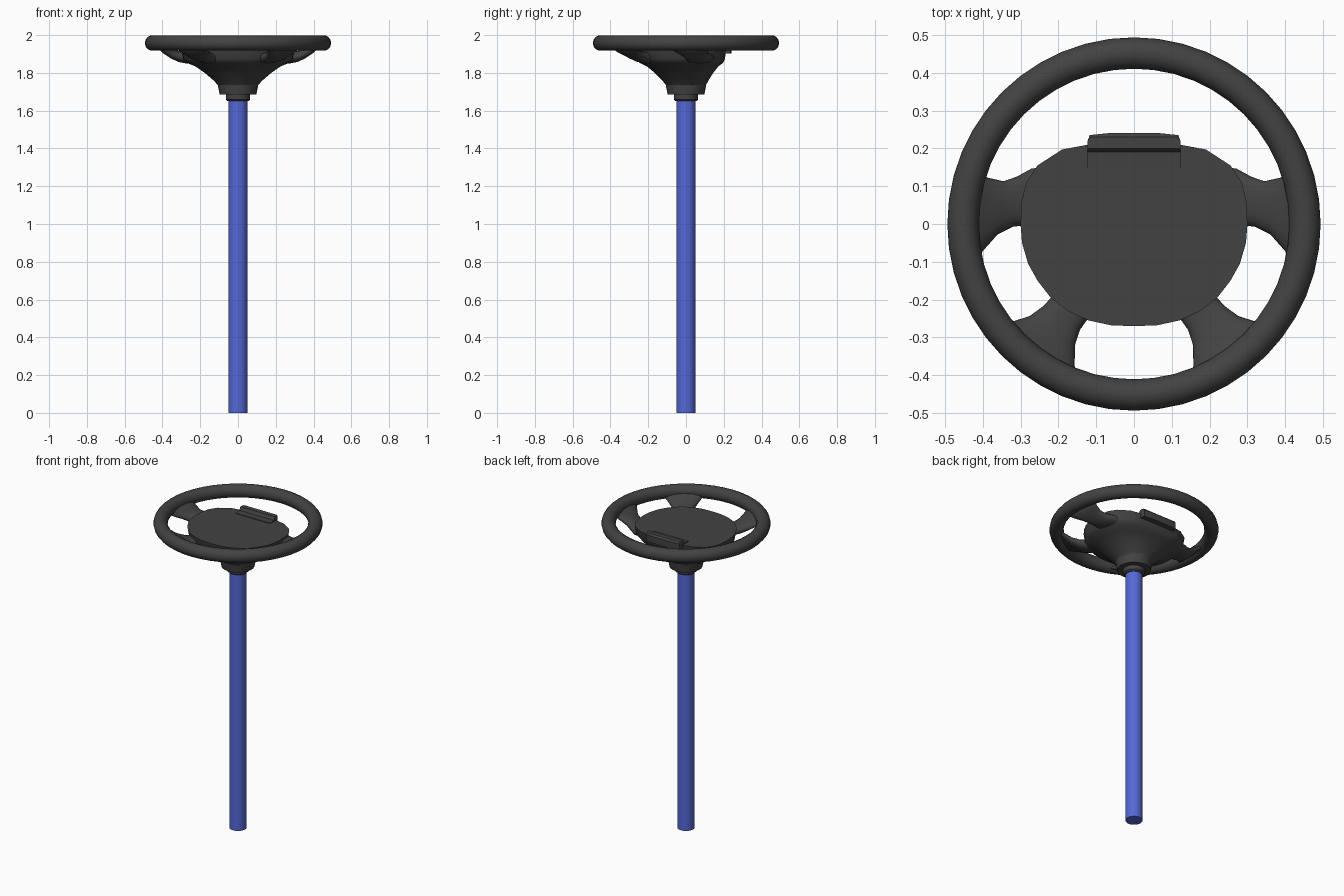
import bpy, bmesh, math

if "Cube" in bpy.data.objects:
    bpy.data.objects.remove(bpy.data.objects["Cube"])

def material(name, rgb):
    m = bpy.data.materials.new(name)
    m.diffuse_color = (*rgb, 1)
    m.use_nodes = True
    m.node_tree.nodes["Principled BSDF"].inputs["Base Color"].default_value = m.diffuse_color
    return m

DARK = material("dark_plastic", (0.055, 0.055, 0.055))
BLUE = material("blue_paint", (0.09, 0.14, 0.67))

def finish(ob, mat, angle=35):
    ob.data.materials.append(mat)
    bpy.ops.object.select_all(action='DESELECT')
    ob.select_set(True)
    bpy.context.view_layer.objects.active = ob
    bpy.ops.object.shade_smooth_by_angle(angle=math.radians(angle))
    return ob

def loft(name, rings, mat, angle=35):
    """Skin a list of equal-length closed loops and cap both ends."""
    bm = bmesh.new()
    loops = [[bm.verts.new(p) for p in r] for r in rings]
    n = len(loops[0])
    for a, b in zip(loops, loops[1:]):
        for i in range(n):
            j = (i + 1) % n
            bm.faces.new((a[i], a[j], b[j], b[i]))
    bm.faces.new(loops[0][::-1])
    bm.faces.new(loops[-1])
    bmesh.ops.recalc_face_normals(bm, faces=bm.faces)
    me = bpy.data.meshes.new(name)
    bm.to_mesh(me)
    bm.free()
    ob = bpy.data.objects.new(name, me)
    bpy.context.collection.objects.link(ob)
    return finish(ob, mat, angle)

def lathe(name, profile, mat, n=32):
    rings = [[(r * math.cos(i * math.tau / n), r * math.sin(i * math.tau / n), z)
              for i in range(n)] for r, z in profile]
    return loft(name, rings, mat)

# Column, collar and boss
lathe("column", [(0.05, 0), (0.05, 1.70)], BLUE)
lathe("collar", [(0.055, 1.65), (0.064, 1.658), (0.064, 1.69)], DARK)
lathe("boss", [(0.097, 1.685), (0.106, 1.73), (0.108, 1.745)], DARK)

# Rim
bpy.ops.mesh.primitive_torus_add(location=(0, 0, 1.958), major_radius=0.452,
                                 minor_radius=0.0415, major_segments=48, minor_segments=14)
rim = bpy.context.object
rim.name = "rim"
finish(rim, DARK, 60)

# Hub: flat shield-shaped top blending down to the round boss
half = [(0.06, -0.268), (0.12, -0.255), (0.175, -0.23), (0.22, -0.195), (0.255, -0.15),
        (0.28, -0.105), (0.296, -0.05), (0.30, 0.0), (0.297, 0.06), (0.285, 0.11),
        (0.255, 0.155), (0.19, 0.197), (0.12, 0.21)]
outline = [(0, -0.27)] + half + [(0, 0.212)] + [(-x, y) for x, y in reversed(half)]

def hub_ring(z, f):
    ring = []
    for x, y in outline:
        d = math.hypot(x, y)
        cx, cy = x / d * 0.106, y / d * 0.106
        ring.append((cx + (x - cx) * f, cy + (y - cy) * f, z))
    return ring

loft("hub", [hub_ring(z, f) for z, f in
             [(1.735, 0), (1.76, 0.12), (1.80, 0.36), (1.835, 0.62),
              (1.853, 0.85), (1.875, 0.95), (1.93, 1.0)]], DARK, 40)

# Horn bar at the far edge of the hub
bar = [(0.15, 1.90), (0.15, 1.934), (0.19, 1.936), (0.20, 1.955),
       (0.23, 1.955), (0.241, 1.945), (0.241, 1.902)]

def bar_ring(x, inset):
    return [(x, min(max(y, 0.15), 0.241 - inset), z) for y, z in bar]

loft("horn_bar", [bar_ring(-0.123, 0.022), bar_ring(-0.117, 0.006), bar_ring(-0.06, 0),
                  bar_ring(0.06, 0), bar_ring(0.117, 0.006), bar_ring(0.123, 0.022)], DARK, 30)

# Spokes: lens-shaped sections between two curved edges, rising from hub to rim
HEIGHTS = [(1.880, 0.030), (1.880, 0.030), (1.887, 0.029), (1.902, 0.027),
           (1.925, 0.023), (1.948, 0.017)]

def spoke(name, edge_a, edge_b, side):
    rings = []
    for (ax, ay), (bx, by), (zc, h) in zip(edge_a, edge_b, HEIGHTS):
        ring = []
        for i in range(16):
            t = i * math.tau / 16
            c, s = math.cos(t), math.sin(t)
            c = math.copysign(abs(c) ** 0.75, c)
            k = (1 - c) / 2
            ring.append((side * (ax + (bx - ax) * k), ay + (by - ay) * k, zc + h * s))
        rings.append(ring)
    loft(name, rings, DARK, 60)

upper_a = [(0.22, 0.15), (0.27, 0.147), (0.31, 0.125), (0.345, 0.113), (0.385, 0.122), (0.42, 0.14)]
upper_b = [(0.22, -0.02), (0.28, -0.003), (0.32, -0.007), (0.36, -0.027), (0.40, -0.072), (0.43, -0.11)]
lower_a = [(0.17, -0.15), (0.21, -0.185), (0.24, -0.217), (0.275, -0.243), (0.315, -0.256), (0.355, -0.262)]
lower_b = [(0.08, -0.20), (0.118, -0.245), (0.143, -0.28), (0.156, -0.32), (0.157, -0.375), (0.15, -0.42)]
for side, label in ((1, "right"), (-1, "left")):
    spoke("upper_spoke_" + label, upper_a, upper_b, side)
    spoke("lower_spoke_" + label, lower_a, lower_b, side)
